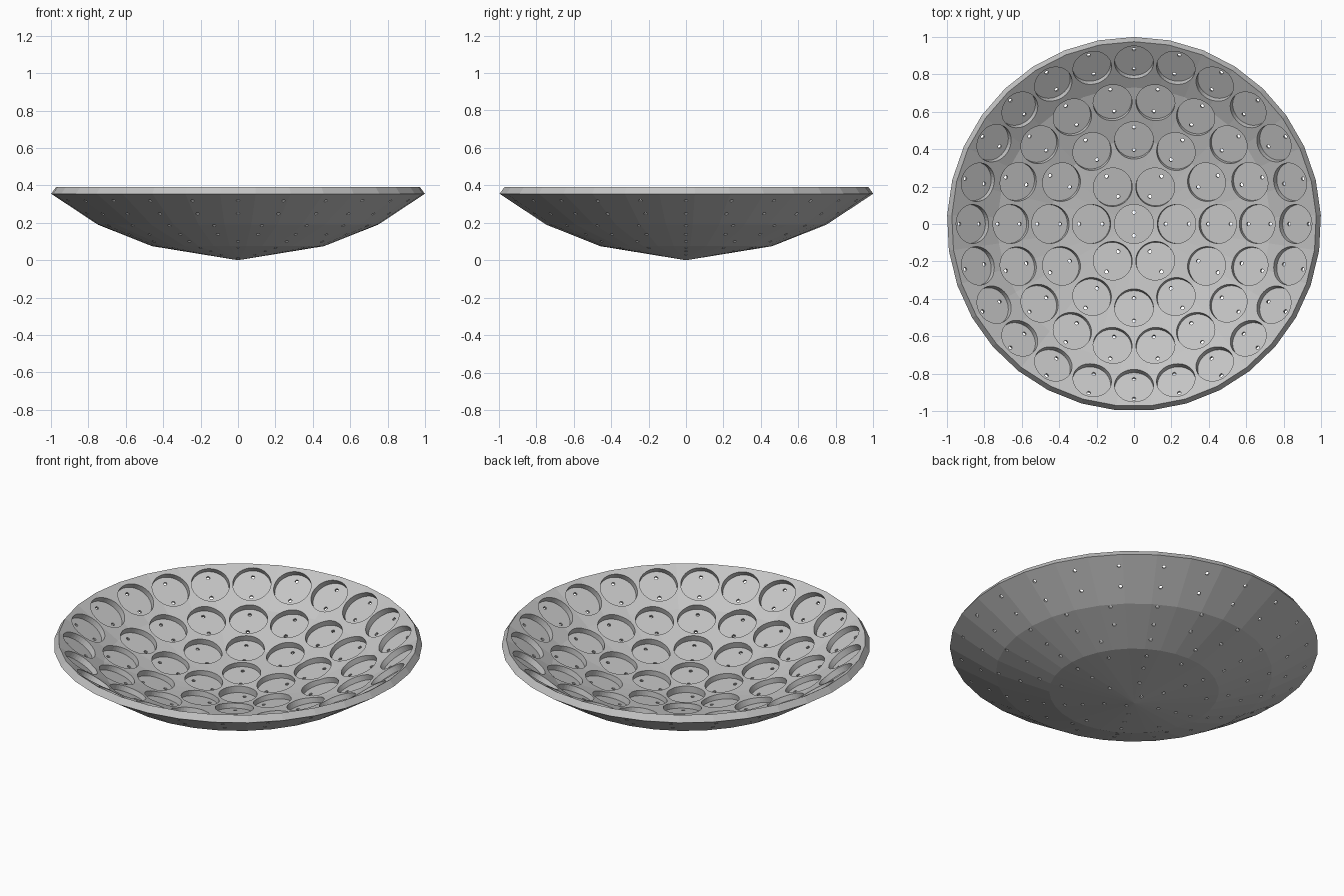
import bpy, bmesh, math
from mathutils import Matrix, Vector

default = bpy.data.objects.get("Cube")
if default:
    bpy.data.objects.remove(default)

SIDES = 33
OUTER = [(0, 0), (0.46, 0.075), (0.75, 0.19), (1.0, 0.355)]
INNER = [(0, 0.044), (0.448, 0.117), (0.73, 0.228), (0.975, 0.39)]
# Pocket rings: count, distance from the axis, tilt in degrees, depth
RINGS = [(1, 0, 0, 0.022), (6, 0.227, 9.3, 0.028), (12, 0.45, 15.5, 0.024),
         (18, 0.66, 21.5, 0.028), (24, 0.865, 33.4, 0.03)]
POCKET_R, HOLE_R, HOLE_OFFSET = 0.104, 0.01, 0.063


def material(name, value):
    mat = bpy.data.materials.new(name)
    mat.use_nodes = True
    colour = (value, value, value, 1)
    mat.diffuse_color = colour
    mat.node_tree.nodes["Principled BSDF"].inputs["Base Color"].default_value = colour
    return mat


def make_object(name, bm):
    bmesh.ops.recalc_face_normals(bm, faces=bm.faces)
    mesh = bpy.data.meshes.new(name)
    bm.to_mesh(mesh)
    bm.free()
    obj = bpy.data.objects.new(name, mesh)
    bpy.context.collection.objects.link(obj)
    return obj


def inner_height(r):
    for (r0, z0), (r1, z1) in zip(INNER, INNER[1:]):
        if r <= r1:
            return z0 + (z1 - z0) * (r - r0) / (r1 - r0)


def add_cylinder(bm, frame, x, bottom, top, radius, sides):
    place = Matrix.Translation((x, 0, (bottom + top) / 2))
    bmesh.ops.create_cone(bm, cap_ends=True, segments=sides, radius1=radius,
                          radius2=radius, depth=top - bottom, matrix=frame @ place)


# Dish shell: spun closed profile
bm = bmesh.new()
points = [bm.verts.new((0, r, z)) for r, z in OUTER + INNER[::-1]]
edges = [bm.edges.new(pair) for pair in zip(points, points[1:])]
bmesh.ops.spin(bm, geom=points + edges, cent=(0, 0, 0), axis=(0, 0, 1),
               angle=math.tau, steps=SIDES)
bmesh.ops.remove_doubles(bm, verts=bm.verts, dist=0.0005)
dish = make_object("dish", bm)
dish.data.materials.append(material("light grey", 0.55))

# Cutters: round pockets and a radial pair of drilled holes in each
pockets, holes = bmesh.new(), bmesh.new()
for count, radius, tilt, depth in RINGS:
    for i in range(count):
        angle = math.tau * i / count if radius else math.pi / 2
        centre = Vector((radius * math.cos(angle), radius * math.sin(angle),
                         inner_height(radius)))
        frame = (Matrix.Translation(centre) @ Matrix.Rotation(angle, 4, "Z")
                 @ Matrix.Rotation(-math.radians(tilt), 4, "Y"))
        add_cylinder(pockets, frame, 0, -depth, 0.04, POCKET_R, 40)
        for side in (-1, 1):
            add_cylinder(holes, frame, side * HOLE_OFFSET, -0.08, 0.03, HOLE_R, 10)

# Cut the dish and discard the cutters
bpy.context.view_layer.objects.active = dish
for name, cutter_mesh in (("pocket_cutter", pockets), ("hole_cutter", holes)):
    cutter = make_object(name, cutter_mesh)
    cutter.hide_render = True
    cut = dish.modifiers.new(name, "BOOLEAN")
    cut.operation = "DIFFERENCE"
    cut.solver = "EXACT"
    cut.object = cutter
    bpy.ops.object.modifier_apply(modifier=cut.name)
    bpy.data.objects.remove(cutter)
